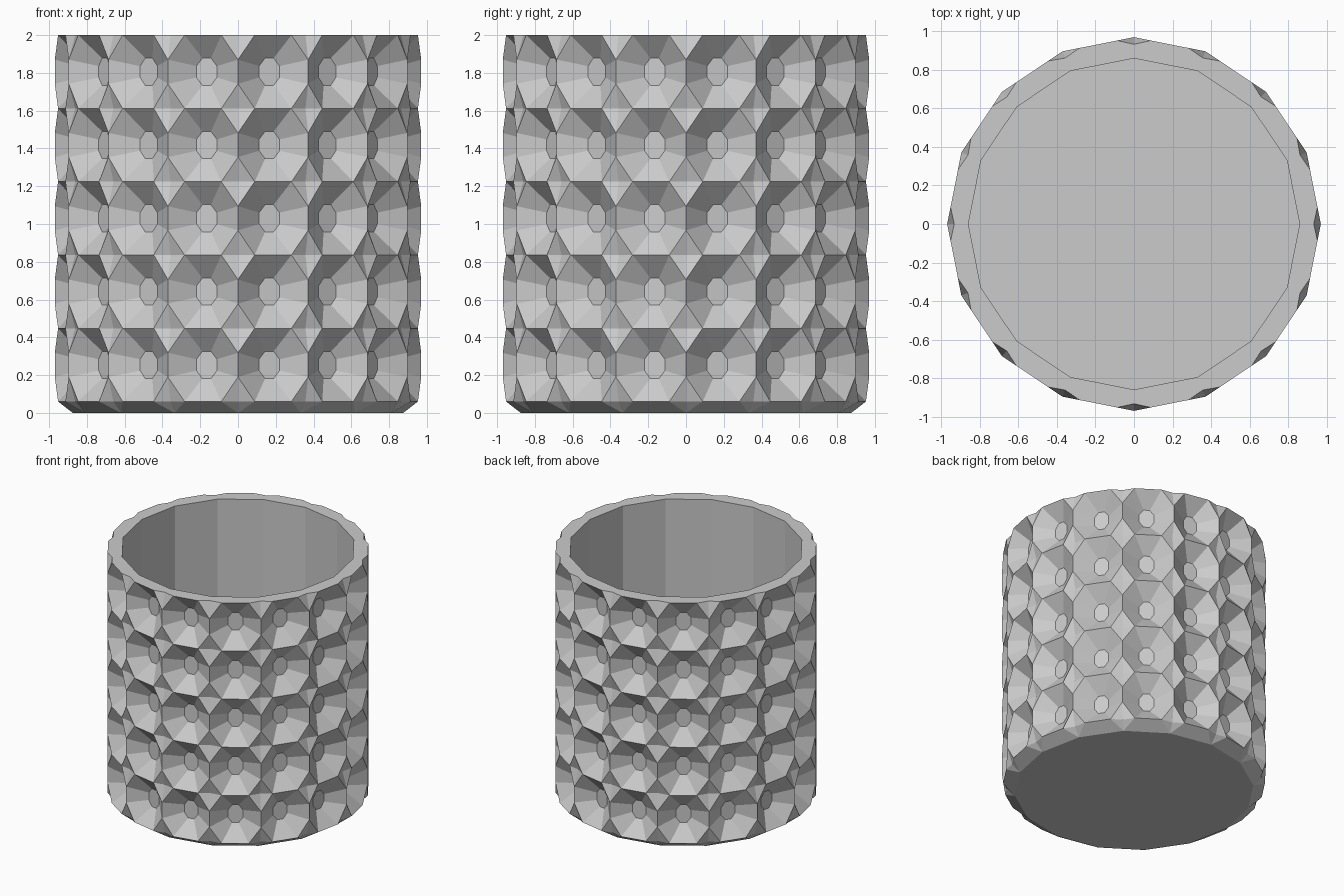
import bpy, bmesh
from math import pi, sin, cos
from mathutils import Vector

cube = bpy.data.objects.get("Cube")
if cube:
    bpy.data.objects.remove(cube)

COLUMNS, ROWS = 16, 5
STEP = 2 * pi / COLUMNS
BASE_Z, PITCH = 0.06, 0.388      # lowest edge of the pattern, row height
OUTER, INNER = 0.97, 0.86        # corner radii of outside and inside
PIT_R, FLOOR_R, FOOT_R = 0.933, 0.85, 0.875
CUT_X, CUT_Z = 0.09, 0.13        # half width and half height of a diamond
HOLE_X, HOLE_Z = 0.055, 0.072    # half size of a dimple floor
INSIDE_FLOOR = 0.1

grey = bpy.data.materials.new("stone_grey")
grey.use_nodes = True
colour = (0.6, 0.6, 0.6, 1)
grey.diffuse_color = colour
grey.node_tree.nodes["Principled BSDF"].inputs["Base Color"].default_value = colour

bm = bmesh.new()


def polar(r, k, z):
    """Point at radius r on the k-th column line."""
    return Vector((r * cos(k * STEP), r * sin(k * STEP), z))


def face(*points):
    return bm.faces.new([bm.verts.new(p) for p in points])


def side_corners(k, z):
    """The two diamond corners along the chord from column line k to k + 1."""
    a, b = polar(OUTER, k, z), polar(OUTER, k + 1, z)
    along = (b - a).normalized() * CUT_X
    return a + along, b - along


def dimple(k, z):
    """Octagonal funnel with a small flat octagonal floor."""
    low, high = z - PITCH / 2, z + PITCH / 2
    upright = PITCH / 2 - CUT_Z
    bl, br = side_corners(k, low)
    tl, tr = side_corners(k, high)
    rim = [bl, br, polar(OUTER, k + 1, z - upright), polar(OUTER, k + 1, z + upright),
           tr, tl, polar(OUTER, k, z + upright), polar(OUTER, k, z - upright)]
    centre = polar(FLOOR_R, k + 0.5, z)
    across = (br - bl).normalized()
    t = 0.42
    shape = [(-t, -1), (t, -1), (1, -t), (1, t), (t, 1), (-t, 1), (-1, t), (-1, -t)]
    floor = [centre + across * u * HOLE_X + Vector((0, 0, v * HOLE_Z)) for u, v in shape]
    face(*floor)
    for i in range(8):
        j = (i + 1) % 8
        face(rim[i], rim[j], floor[j], floor[i])


def diamond(k, z, upper, lower):
    """Shallow pit between four dimples; half of it at the ends."""
    pit = polar(PIT_R, k, z)
    left, right = side_corners(k - 1, z)[1], side_corners(k, z)[0]
    tips = []
    if upper:
        tips.append(polar(OUTER, k, z + CUT_Z))
    if lower:
        tips.append(polar(OUTER, k, z - CUT_Z))
    for tip in tips:
        face(left, pit, tip)
        face(pit, right, tip)


TOP = BASE_Z + ROWS * PITCH
for k in range(COLUMNS):
    # patterned outside
    for row in range(ROWS):
        dimple(k, BASE_Z + (row + 0.5) * PITCH)
    for row in range(ROWS + 1):
        diamond(k, BASE_Z + row * PITCH, row < ROWS, row > 0)
    # flat rim
    a, b = side_corners(k, TOP)
    face(polar(INNER, k, TOP), polar(PIT_R, k, TOP), a, b,
         polar(PIT_R, k + 1, TOP), polar(INNER, k + 1, TOP))
    # inside wall
    face(polar(INNER, k, TOP), polar(INNER, k + 1, TOP),
         polar(INNER, k + 1, INSIDE_FLOOR), polar(INNER, k, INSIDE_FLOOR))
    # bevelled foot
    a, b = side_corners(k, BASE_Z)
    foot_a, foot_b = polar(FOOT_R, k, 0), polar(FOOT_R, k + 1, 0)
    face(foot_a, foot_b, b, a)
    face(foot_a, a, polar(PIT_R, k, BASE_Z))
    face(foot_b, polar(PIT_R, k + 1, BASE_Z), b)

# inside floor and underside
face(*[polar(INNER, k, INSIDE_FLOOR) for k in range(COLUMNS)])
face(*[polar(FOOT_R, k, 0) for k in range(COLUMNS)])

bmesh.ops.remove_doubles(bm, verts=bm.verts, dist=0.0005)
bmesh.ops.recalc_face_normals(bm, faces=bm.faces)

mesh = bpy.data.meshes.new("dimpled_pot")
bm.to_mesh(mesh)
bm.free()
mesh.materials.append(grey)
pot = bpy.data.objects.new("dimpled_pot", mesh)
bpy.context.collection.objects.link(pot)
